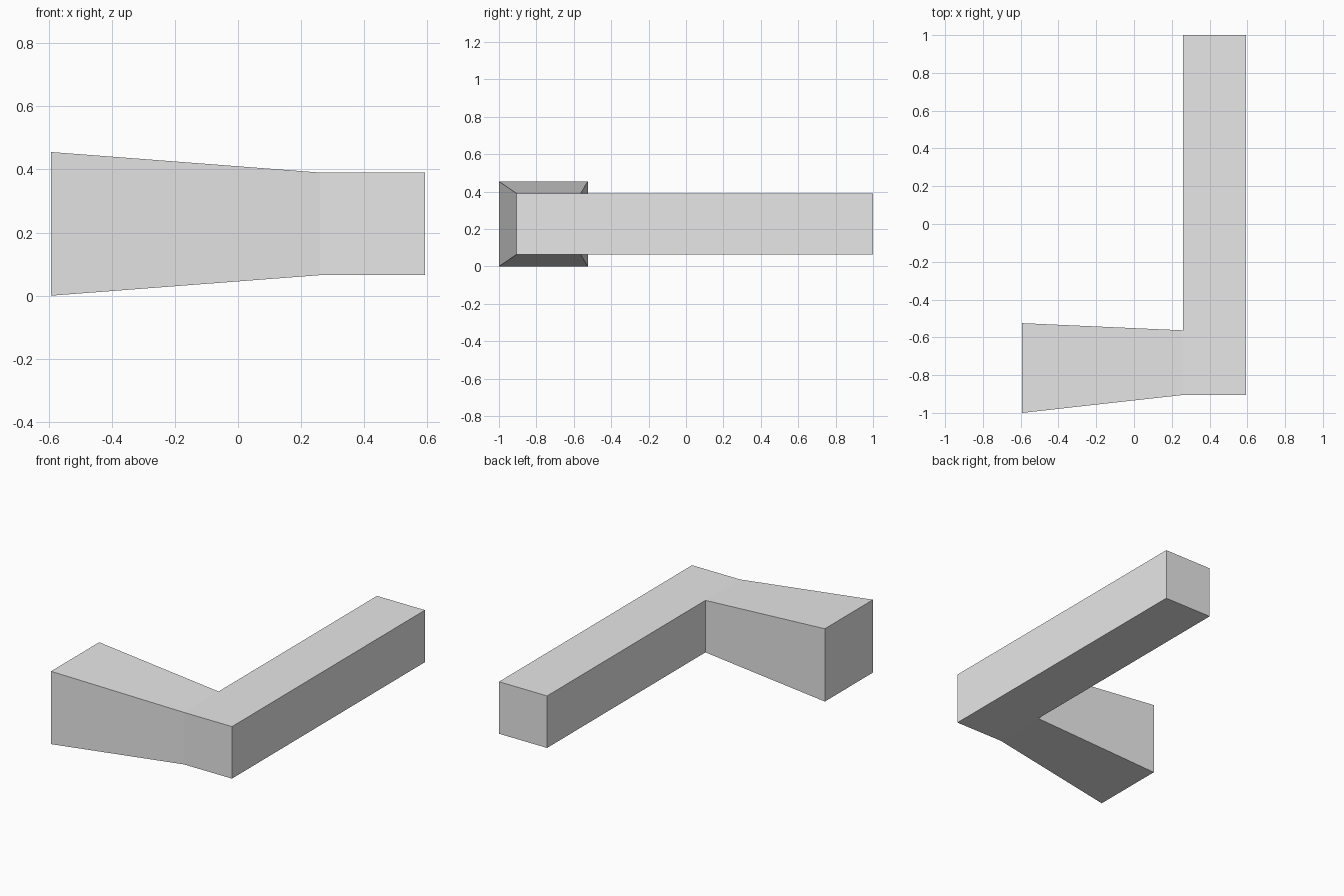
import bpy
import bmesh
from mathutils import Vector

# Remove the default object
cube = bpy.data.objects.get("Cube")
if cube:
    bpy.data.objects.remove(cube, do_unlink=True)

# Plain grey material
grey = bpy.data.materials.new("plain_grey")
grey.use_nodes = True
colour = (0.8, 0.8, 0.8, 1.0)
grey.diffuse_color = colour
grey.node_tree.nodes["Principled BSDF"].inputs["Base Color"].default_value = colour


def extrude_to(bm, direction, low, high):
    """Extrude the face looking along direction and fit its end to the bounds."""
    bm.normal_update()
    face = max(bm.faces, key=lambda f: f.normal.dot(Vector(direction)))
    mid = face.calc_center_median()
    end = bmesh.ops.extrude_discrete_faces(bm, faces=[face])["faces"][0]
    for v in end.verts:
        v.co = [high[i] if v.co[i] > mid[i] else low[i] for i in range(3)]


# Corner block where the two arms meet
bm = bmesh.new()
bmesh.ops.create_cube(bm, size=1)
low, high = (0.26, -0.905, 0.065), (0.592, -0.563, 0.39)
for v in bm.verts:
    v.co = [high[i] if v.co[i] > 0 else low[i] for i in range(3)]

# Flared short arm, then the long straight arm
extrude_to(bm, (-1, 0, 0), (-0.592, -1, 0), (-0.592, -0.525, 0.455))
bm.normal_update()
extrude_to(bm, (0, 1, 0), (0.26, 1, 0.065), (0.592, 1, 0.39))
bmesh.ops.recalc_face_normals(bm, faces=bm.faces)

mesh = bpy.data.meshes.new("angled_bar")
bm.to_mesh(mesh)
bm.free()
mesh.materials.append(grey)
bar = bpy.data.objects.new("angled_bar", mesh)
bpy.context.collection.objects.link(bar)
